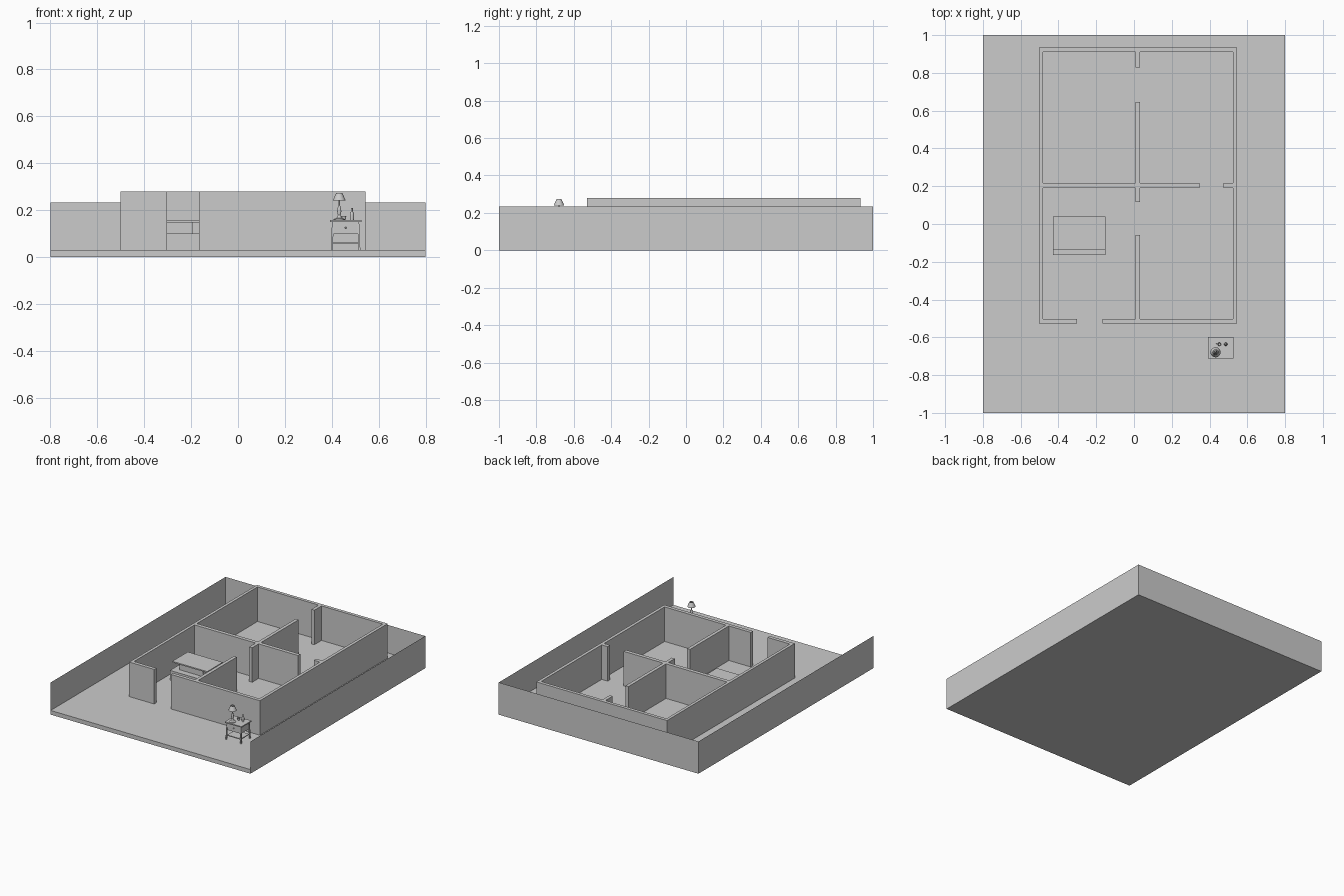
import bpy, bmesh, math

if "Cube" in bpy.data.objects:
    bpy.data.objects.remove(bpy.data.objects["Cube"])

def box(name, x0, x1, y0, y1, z0, z1):
    bm = bmesh.new()
    bmesh.ops.create_cube(bm, size=1)
    for v in bm.verts:
        v.co.x = x1 if v.co.x > 0 else x0
        v.co.y = y1 if v.co.y > 0 else y0
        v.co.z = z1 if v.co.z > 0 else z0
    return finish(name, bm)

def finish(name, bm, smooth=False):
    me = bpy.data.meshes.new(name)
    bm.to_mesh(me)
    bm.free()
    ob = bpy.data.objects.new(name, me)
    bpy.context.collection.objects.link(ob)
    if smooth:
        bpy.ops.object.select_all(action='DESELECT')
        ob.select_set(True)
        bpy.context.view_layer.objects.active = ob
        bpy.ops.object.shade_smooth_by_angle()
    return ob

def lathe(name, cx, cy, profile, n=20):
    bm = bmesh.new()
    vs = [bm.verts.new((cx + r, cy, z)) for r, z in profile]
    es = [bm.edges.new(p) for p in zip(vs, vs[1:])]
    bmesh.ops.spin(bm, geom=vs + es, cent=(cx, cy, 0), axis=(0, 0, 1),
                   angle=2 * math.pi, steps=n)
    bmesh.ops.remove_doubles(bm, verts=bm.verts, dist=1e-5)
    bmesh.ops.recalc_face_normals(bm, faces=bm.faces)
    return finish(name, bm, True)

F = 0.03   # floor level
H = 0.28   # wall top

# plot slab and thin boundary wall open at the front
box("plot_slab", -0.8, 0.8, -1, 1, 0, F)
bm = bmesh.new()
plan = [(-0.8, -1), (-0.8, 1), (0.8, 1), (0.8, -1)]
low = [bm.verts.new((x, y, F)) for x, y in plan]
top = [bm.verts.new((x, y, 0.233)) for x, y in plan]
for i in range(3):
    bm.faces.new((low[i], low[i + 1], top[i + 1], top[i]))
finish("boundary_wall", bm)

# house walls with door gaps
walls = {
    "left_wall": (-0.502, -0.481, -0.528, 0.934),
    "right_wall": (0.523, 0.545, -0.528, 0.934),
    "back_wall": (-0.481, 0.523, 0.910, 0.934),
    "front_wall_left": (-0.481, -0.302, -0.528, -0.502),
    "front_wall_right": (-0.167, 0.523, -0.528, -0.502),
    "divider_back": (0.008, 0.032, 0.828, 0.910),
    "divider_middle": (0.008, 0.032, 0.117, 0.647),
    "divider_front": (0.008, 0.032, -0.502, -0.058),
    "cross_wall_left": (-0.481, 0.008, 0.190, 0.217),
    "cross_wall_right": (0.032, 0.347, 0.190, 0.217),
    "cross_wall_stub": (0.475, 0.523, 0.190, 0.217),
}
for name, (x0, x1, y0, y1) in walls.items():
    box(name, x0, x1, y0, y1, F, H)

# counter with raised top
box("counter_body", -0.43, -0.15, -0.164, 0.04, F, 0.10)
box("counter_support", -0.385, -0.195, -0.12, 0.03, 0.10, 0.147)
box("counter_top", -0.43, -0.15, -0.138, 0.04, 0.147, 0.156)

# side table
cx, cy = 0.459, -0.654
box("side_table_top", 0.392, 0.526, -0.711, -0.597, 0.149, 0.157)
box("side_table_drawer", 0.404, 0.514, -0.701, -0.607, 0.098, 0.149)
box("side_table_shelf", 0.404, 0.514, -0.701, -0.607, 0.055, 0.061)
lathe("drawer_knob", cx, -0.704, [(0, 0.120), (0.004, 0.123), (0.004, 0.126), (0, 0.129)], 10)
for sx in (-1, 1):
    for sy in (-1, 1):
        leg = box("side_table_leg", -0.004, 0.004, -0.004, 0.004, F, 0.149)
        for v in leg.data.vertices:
            out = 0.005 if v.co.z < 0.1 else 0
            v.co.x += cx + sx * (0.054 + out)
            v.co.y += cy + sy * (0.046 + out)

# table lamp
lx, ly = 0.432, -0.679
lathe("lamp_base", lx, ly, [(0, 0.157), (0.024, 0.157), (0.024, 0.161), (0.012, 0.166),
                            (0.006, 0.178), (0.009, 0.195), (0.007, 0.210), (0.003, 0.222),
                            (0.003, 0.250), (0, 0.250)])
lathe("lamp_shade", lx, ly, [(0.027, 0.240), (0.024, 0.249), (0.014, 0.270), (0.013, 0.273)])

# bottle and cup
lathe("bottle", 0.486, -0.637, [(0, 0.157), (0.008, 0.157), (0.009, 0.180), (0.008, 0.187),
                                (0.004, 0.194), (0.004, 0.208), (0, 0.208)], 16)
lathe("cup", 0.452, -0.637, [(0, 0.157), (0.007, 0.157), (0.010, 0.174), (0.009, 0.174),
                             (0.006, 0.159), (0, 0.159)], 16)
bpy.ops.mesh.primitive_torus_add(location=(0.441, -0.634, 0.166), rotation=(math.pi / 2, 0, 0),
                                 major_radius=0.005, minor_radius=0.0012,
                                 major_segments=14, minor_segments=6)
bpy.context.object.name = "cup_handle"
